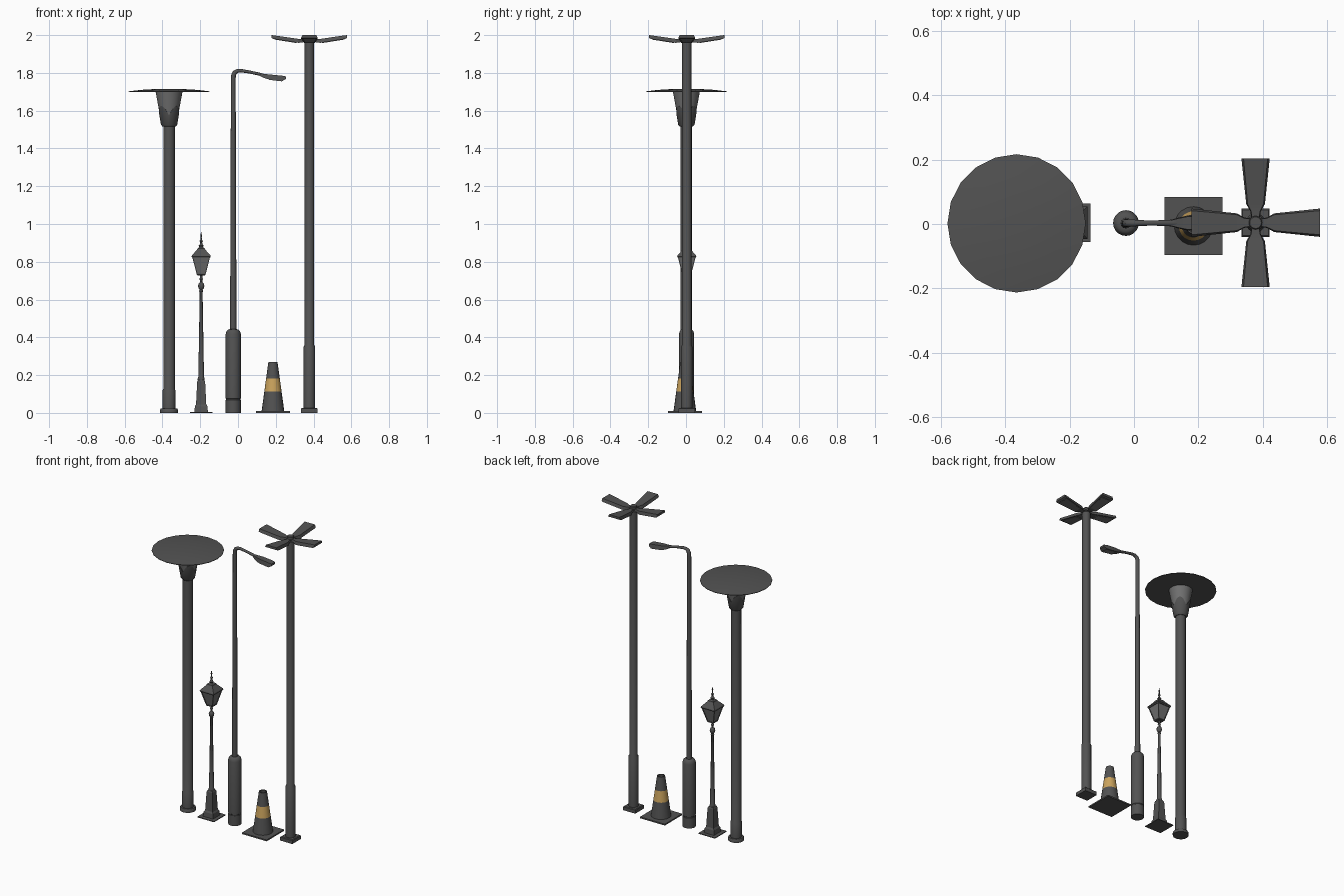
import bpy, bmesh
from math import sin, cos, pi, sqrt, radians

old = bpy.data.objects.get("Cube")
if old:
    bpy.data.objects.remove(old, do_unlink=True)


def material(name, rgb):
    m = bpy.data.materials.new(name)
    m.use_nodes = True
    m.diffuse_color = (*rgb, 1)
    m.node_tree.nodes["Principled BSDF"].inputs["Base Color"].default_value = (*rgb, 1)
    return m


METAL = material("dark grey metal", (0.085, 0.085, 0.085))
GLASS = material("pale grey glass", (0.16, 0.16, 0.16))
STRIPE = material("amber stripe", (0.6, 0.37, 0.11))


def loft(name, rings, mats=(METAL,), rule=None, smooth=35):
    """Skin a list of point rings; a ring of one point closes to a tip."""
    bm = bmesh.new()
    rows = [[bm.verts.new(p) for p in ring] for ring in rings]
    n = max(len(r) for r in rows)
    for k, (a, b) in enumerate(zip(rows, rows[1:])):
        for i in range(n):
            j = (i + 1) % n
            quad = [a[i % len(a)], a[j % len(a)], b[j % len(b)], b[i % len(b)]]
            f = bm.faces.new(list(dict.fromkeys(quad)))
            f.material_index = rule(k) if rule else 0
    for row in (rows[0], rows[-1]):
        if len(row) > 2:
            bm.faces.new(row)
    bmesh.ops.recalc_face_normals(bm, faces=bm.faces)
    me = bpy.data.meshes.new(name)
    bm.to_mesh(me)
    bm.free()
    for m in mats:
        me.materials.append(m)
    me.shade_smooth()
    me.set_sharp_from_angle(angle=radians(smooth))
    ob = bpy.data.objects.new(name, me)
    bpy.context.scene.collection.objects.link(ob)
    return ob


def circle(x, y, r, z, sides, phase=0):
    if r == 0:
        return [(x, y, z)]
    return [(x + r * cos(phase + 2 * pi * i / sides),
             y + r * sin(phase + 2 * pi * i / sides), z) for i in range(sides)]


def lathe(name, at, profile, sides=16, **kw):
    return loft(name, [circle(*at, r, z, sides) for r, z in profile], **kw)


def square(name, at, profile, **kw):
    """Square tower; the profile holds half widths and heights."""
    rings = [circle(*at, h * sqrt(2), z, 4, pi / 4) for h, z in profile]
    return loft(name, rings, smooth=10, **kw)


# Disc lamp
D = (-0.365, 0.002)
lathe("disc_lamp_post", D, [(.048, 0), (.048, .016), (.044, .022), (.034, .022),
      (.034, .12), (.0305, .127), (.0305, 1.52)], 20)


def funnel_r(z):
    return .042 + (z - 1.525) * .166


def scalloped(offset):
    ring = []
    for i in range(32):
        a = 2 * pi * i / 32
        z = 1.575 + .05 * abs(sin(2 * a))
        r = funnel_r(z) + offset
        ring.append((D[0] + r * cos(a), D[1] + r * sin(a), z))
    return ring


loft("disc_lamp_cup", [circle(*D, .034, 1.515, 32), circle(*D, .043, 1.525, 32),
     scalloped(.001), scalloped(-.002)])
lathe("disc_lamp_diffuser", D, [(.04, 1.53), (funnel_r(1.7), 1.7)], 32, mats=(GLASS,))
lathe("disc_lamp_shade", D, [(0, 1.699), (.215, 1.699), (.215, 1.702), (.15, 1.71),
      (.075, 1.7145), (0, 1.716)], 20)

# Lantern on a tapered post
L = (-0.195, 0.004)
square("lantern_base_plate", L, [(.06, 0), (.06, .005)])
square("lantern_pedestal", L, [(.036, .005), (.033, .035), (.027, .045),
       (.021, .165), (.017, .175)])
lathe("lantern_post", L, [(.017, .17), (.019, .18), (.015, .19), (.0075, .64),
      (.011, .645), (.008, .652), (.014, .66), (.017, .672), (.014, .684),
      (.006, .692), (.006, .702), (.01, .708), (.006, .716), (.007, .735)], 10)
square("lantern_glass", L, [(.021, .735), (.044, .826)], mats=(GLASS,))
square("lantern_floor", L, [(.02, .728), (.024, .732), (.024, .738)])
square("lantern_roof", L, [(.047, .822), (.051, .828), (.049, .834), (.022, .864),
       (.02, .87), (.009, .878)])
lathe("lantern_finial", L, [(.009, .876), (.013, .885), (.007, .893), (.005, .902),
      (.009, .909), (.004, .918), (.003, .93), (.005, .936), (0, .96)], 10)
# Corner bars of the lantern frame
for sx in (-1, 1):
    for sy in (-1, 1):
        rings = [circle(L[0] + sx * h, L[1] + sy * h, .004, z, 4, pi / 4)
                 for h, z in ((.021, .735), (.045, .828))]
        loft("lantern_frame_bar", rings, smooth=10)

# Street lamp with a curved arm
S = (-0.025, 0.003)
lathe("street_lamp_base", S, [(.04, 0), (.04, .068), (.038, .07), (.038, .074),
      (.04, .076), (.04, .418), (.035, .434), (.028, .441), (.018, .443)], 20)
lathe("street_lamp_post", S, [(.017, .44), (.0125, 1.765)], 12)
# Arm stations: x, z, half width, half thickness, tilt
stations = [(-.025, 1.765, .0125, .0125, 90), (-.0235, 1.788, .0125, .0125, 75),
            (-.017, 1.802, .012, .012, 48), (-.004, 1.81, .011, .01, 15),
            (.015, 1.812, .009, .009, -4), (.06, 1.805, .008, .008, -9),
            (.11, 1.794, .01, .008, -11), (.135, 1.788, .013, .007, -10)]
arm = []
for x, z, w, t, tilt in stations:
    a = radians(tilt)
    arm.append([(x - sin(a) * t * cos(u), S[1] + w * sin(u), z + cos(a) * t * cos(u))
                for u in [2 * pi * i / 12 for i in range(12)]])
loft("street_lamp_arm", arm)


def box_rings(data, y):
    """Rectangular sections along x: x, half width, low z, high z."""
    return [[(x, y - w, a), (x, y + w, a), (x, y + w * .85, b), (x, y - w * .85, b)]
            for x, w, a, b in data]


loft("street_lamp_head", box_rings([(.115, .01, 1.784, 1.799), (.135, .016, 1.774, 1.795),
     (.165, .023, 1.765, 1.792), (.235, .025, 1.757, 1.785), (.254, .02, 1.768, 1.781)],
     S[1]), smooth=20)
loft("street_lamp_lens", box_rings([(.165, .018, 1.763, 1.768), (.233, .02, 1.755, 1.76)],
     S[1]), mats=(GLASS,))

# Traffic cone with a stripe
C = (0.185, -0.006)
square("cone_base", C, [(.09, 0), (.09, .009)])
lathe("traffic_cone", C, [(.06, .009), (.0458, .112), (.0361, .183), (.024, .27),
      (.019, .27), (.024, .23)], 20, mats=(METAL, STRIPE), rule=lambda k: int(k == 1))

# Four-way lamp
F = (0.378, 0.004)
square("four_way_base", F, [(.044, 0), (.044, .022), (.04, .026)])
lathe("four_way_post", F, [(.03, .024), (.03, .35), (.025, .36), (.025, 1.96),
      (.021, 1.965), (.021, 1.99), (.018, 1.993)], 16)
for q in range(4):
    blade = loft("four_way_blade", box_rings([(.01, .013, 1.966, 1.978),
                 (.035, .016, 1.962, 1.978), (.058, .029, 1.959, 1.98),
                 (.19, .043, 1.98, 1.999), (.2, .044, 1.985, 2.0)], 0), smooth=15)
    lens = loft("four_way_lens", box_rings([(.068, .022, 1.958, 1.963),
                (.185, .034, 1.9765, 1.981)], 0), mats=(GLASS,), smooth=15)
    for part in (blade, lens):
        part.location = (*F, 0)
        part.rotation_euler.z = q * pi / 2
